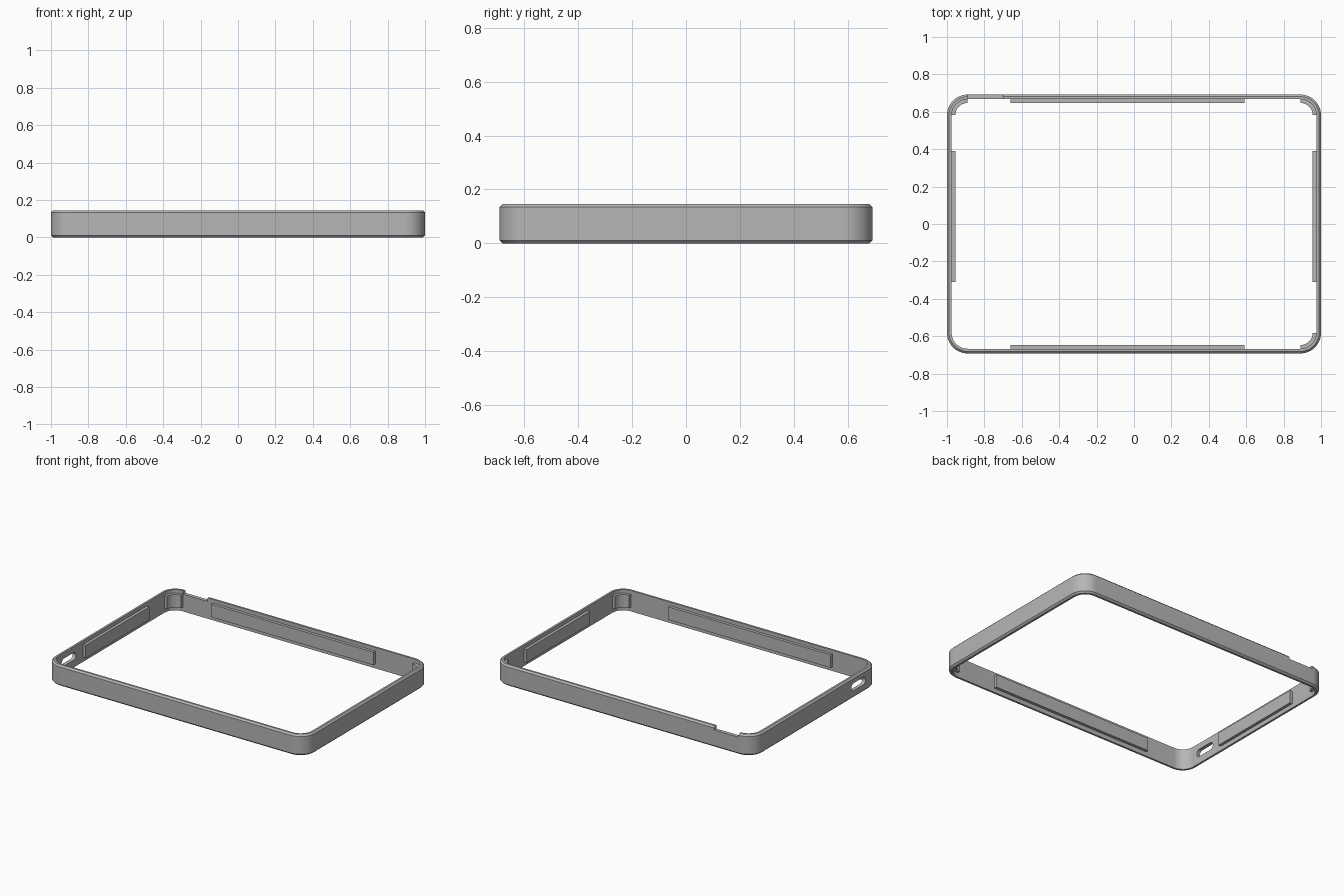
import bpy, bmesh
from math import cos, sin, pi, radians

cube = bpy.data.objects.get("Cube")
if cube:
    bpy.data.objects.remove(cube, do_unlink=True)

HX, HY, H = 1.0, 0.692, 0.145   # half sizes and height
R, WALL, CH = 0.11, 0.025, 0.011  # corner radius, wall, chamfer
PAD = 0.02                      # pad depth
PAD_Z = (0.03, 0.12)
SEG = 12

grey = bpy.data.materials.new("grey plastic")
grey.use_nodes = True
colour = (0.47, 0.47, 0.47, 1)
grey.diffuse_color = colour
grey.node_tree.nodes["Principled BSDF"].inputs["Base Color"].default_value = colour


def finish(name, bm):
    bmesh.ops.recalc_face_normals(bm, faces=bm.faces)
    mesh = bpy.data.meshes.new(name)
    bm.to_mesh(mesh)
    bm.free()
    ob = bpy.data.objects.new(name, mesh)
    bpy.context.collection.objects.link(ob)
    mesh.materials.append(grey)
    return ob


def smooth(ob):
    bpy.ops.object.select_all(action='DESELECT')
    ob.select_set(True)
    bpy.context.view_layer.objects.active = ob
    bpy.ops.object.shade_smooth_by_angle(angle=radians(30))


def box(name, x, y, z):
    bm = bmesh.new()
    bmesh.ops.create_cube(bm, size=1)
    for v in bm.verts:
        v.co = [r[0] if c < 0 else r[1] for c, r in zip(v.co, (x, y, z))]
    return finish(name, bm)


def prism(name, points, offset):
    """Extrude a closed outline by an offset vector."""
    bm = bmesh.new()
    face = bm.faces.new([bm.verts.new(p) for p in points])
    ext = bmesh.ops.extrude_face_region(bm, geom=[face])
    bmesh.ops.translate(bm, vec=offset, verts=[
        g for g in ext["geom"] if isinstance(g, bmesh.types.BMVert)])
    return finish(name, bm)


def arc(cx, cy, r, start, sweep):
    angles = [start + sweep * i / SEG for i in range(SEG + 1)]
    return [(cx + r * cos(a), cy + r * sin(a)) for a in angles]


def outline(inset):
    """Rounded rectangle, inset from the outer size."""
    pts = []
    for i, (sx, sy) in enumerate([(1, 1), (-1, 1), (-1, -1), (1, -1)]):
        pts += arc(sx * (HX - R), sy * (HY - R), R - inset, i * pi / 2, pi / 2)
    return pts


# Bumper frame: chamfered wall section swept round the rounded rectangle
section = [(CH, 0), (0, CH), (0, H - CH), (CH, H), (WALL, H), (WALL, 0)]
bm = bmesh.new()
rings = [[bm.verts.new((x, y, z)) for x, y in outline(d)] for d, z in section]
for a, b in zip(rings, rings[1:] + rings[:1]):
    for i in range(len(a)):
        j = (i + 1) % len(a)
        bm.faces.new((a[i], a[j], b[j], b[i]))
frame = finish("bumper_frame", bm)

# Cutters: rim notch at the back and rounded slot in the side wall
notch = box("notch_cutter", (-0.89, -0.70), (HY - 0.06, HY + 0.05), (0.12, 0.2))
slot_r = 0.026
capsule = (arc(-0.415, 0.077, slot_r, -pi / 2, pi)
           + arc(-0.52, 0.077, slot_r, pi / 2, pi))
slot = prism("slot_cutter", [(-HX - 0.05, y, z) for y, z in capsule], (0.12, 0, 0))
bpy.context.view_layer.objects.active = frame
for cutter in (notch, slot):
    cutter.hide_render = True
    mod = frame.modifiers.new("cut", 'BOOLEAN')
    mod.operation = 'DIFFERENCE'
    mod.solver = 'EXACT'
    mod.object = cutter
    bpy.ops.object.modifier_apply(modifier=mod.name)
    bpy.data.objects.remove(cutter, do_unlink=True)
smooth(frame)

# Long pads on the four inner walls
OVER = 0.005
for name, s in (("back_pad", 1), ("front_pad", -1)):
    y = sorted((s * (HY - WALL + OVER), s * (HY - WALL - PAD)))
    box(name, (-0.66, 0.59), y, PAD_Z)
for name, s in (("left_pad", 1), ("right_pad", -1)):
    x = sorted((s * (HX - WALL + OVER), s * (HX - WALL - PAD)))
    box(name, x, (-0.31, 0.39), PAD_Z)

# Curved pads in three of the corners
for name, sx, sy, start in (("back_left_corner_pad", 1, 1, 0),
                            ("back_right_corner_pad", -1, 1, pi / 2),
                            ("front_left_corner_pad", 1, -1, -pi / 2)):
    cx, cy = sx * (HX - R), sy * (HY - R)
    pts = (arc(cx, cy, R - WALL + OVER, start, pi / 2)
           + arc(cx, cy, R - WALL - PAD, start + pi / 2, -pi / 2))
    smooth(prism(name, [(x, y, PAD_Z[0]) for x, y in pts],
                 (0, 0, PAD_Z[1] - PAD_Z[0])))
